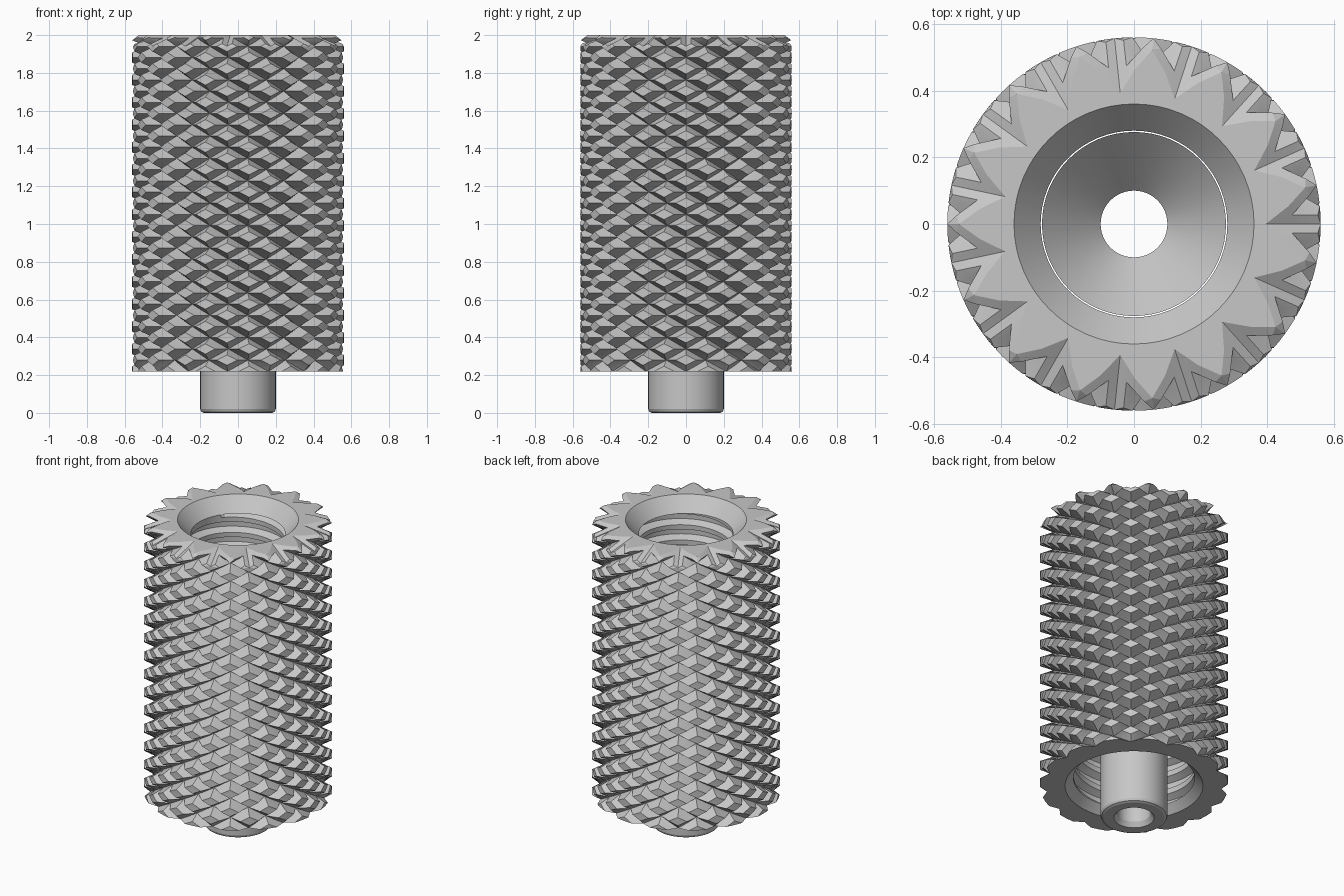
import bpy
import bmesh
from math import cos, sin, pi, radians

cube = bpy.data.objects.get("Cube")
if cube:
    bpy.data.objects.remove(cube, do_unlink=True)

TOP, BASE, RADIUS = 2.0, 0.22, 0.56
STARTS, GROOVE = 15, 0.27               # helices each way, groove half width
ROW = (TOP - BASE) / STARTS             # diamond height: one turn over the sleeve
SEGS = 64

steel = bpy.data.materials.new("steel_grey")
steel.use_nodes = True
steel.diffuse_color = (0.57, 0.57, 0.57, 1)
bsdf = next(n for n in steel.node_tree.nodes if n.type == "BSDF_PRINCIPLED")
bsdf.inputs["Base Color"].default_value = (0.57, 0.57, 0.57, 1)


def polar(bm, r, a, z):
    return bm.verts.new((r * cos(a), r * sin(a), z))


def skin(bm, columns):
    """Join neighbouring columns of points with quads."""
    for left, right in zip(columns, columns[1:]):
        for k in range(len(left) - 1):
            bm.faces.new((left[k], right[k], right[k + 1], left[k + 1]))


def lathe(bm, profile):
    skin(bm, [[polar(bm, r, 2 * pi * i / SEGS, z) for r, z in profile]
              for i in range(SEGS + 1)])


def thread(bm, low, high, inner, outer, pitch):
    """Helical groove in a bore, ending in plain circles."""
    wave = ((0, inner), (0.3, inner), (0.5, outer), (0.8, outer))
    columns = []
    for i in range(SEGS + 1):
        column = []
        for turn in range(-2, int((high - low) / pitch) + 3):
            for step, r in wave:
                z = low + pitch * (turn + step + i / SEGS)
                inside = low < z < high
                column.append(polar(bm, r if inside else inner, 2 * pi * i / SEGS,
                                    min(max(z, low), high)))
        columns.append(column)
    skin(bm, columns)


def knurl_point(bm, u, v):
    """Point of the knurl, where whole u and v lie on the groove floors."""
    z = TOP - ROW * (u - v) / 2
    near = min(abs(u - round(u)), abs(v - round(v)))
    # grooves run out towards the base
    depth = 0.075 * min(1, max(0.5, 0.5 + 5 * (z - BASE)))
    r = RADIUS - depth * max(0, 1 - near / GROOVE)
    # star of deep notches in the top edge
    turn = (u + v) / 2
    star = 0.395 + 0.26 * abs(turn - round(turn))
    r = min(r, star + 0.165 * max(0, TOP - z) / (ROW / 2))
    return polar(bm, r, 2 * pi / STARTS * turn, z)


def knurl(bm):
    ticks = (0, GROOVE, 0.5, 1 - GROOVE, 1)
    for row in range(-1, 2 * STARTS + 2):
        for col in range(STARTS):
            grid = [[knurl_point(bm, col + row + s, col + t) for t in ticks] for s in ticks]
            for i in range(4):
                for j in range(4):
                    a, b = grid[i][j], grid[i + 1][j]
                    c, d = grid[i + 1][j + 1], grid[i][j + 1]
                    # split along the ridge that runs to the diamond's corner
                    if (i < 2) == (j < 2):
                        bm.faces.new((a, b, c))
                        bm.faces.new((a, c, d))
                    else:
                        bm.faces.new((a, b, d))
                        bm.faces.new((b, c, d))


def weld(bm):
    bmesh.ops.remove_doubles(bm, verts=bm.verts[:], dist=1e-4)


def trim(bm, z, direction):
    bmesh.ops.bisect_plane(bm, geom=bm.verts[:] + bm.edges[:] + bm.faces[:], dist=1e-4,
                           plane_co=(0, 0, z), plane_no=(0, 0, direction),
                           clear_outer=True)


def finish(bm, name):
    bmesh.ops.recalc_face_normals(bm, faces=bm.faces[:])
    mesh = bpy.data.meshes.new(name)
    bm.to_mesh(mesh)
    bm.free()
    mesh.materials.append(steel)
    obj = bpy.data.objects.new(name, mesh)
    bpy.context.collection.objects.link(obj)
    bpy.ops.object.select_all(action="DESELECT")
    obj.select_set(True)
    bpy.context.view_layer.objects.active = obj
    bpy.ops.object.shade_smooth_by_angle(angle=radians(20))


# knurled sleeve: outer skin trimmed flat at both ends
bm = bmesh.new()
knurl(bm)
weld(bm)
trim(bm, TOP, 1)
trim(bm, BASE, -1)

# threaded bores with countersinks at both ends
lathe(bm, [(0.36, TOP), (0.28, 1.91)])
thread(bm, 1.12, 1.91, 0.28, 0.325, 0.1)
lathe(bm, [(0.28, 1.12), (0.28, 0.72), (0.36, 0.72)])
thread(bm, 0.27, 0.72, 0.36, 0.4, 0.12)
lathe(bm, [(0.36, 0.27), (0.41, BASE)])
weld(bm)

# flat end rings
for level in (TOP, BASE):
    rim = [e for e in bm.edges if e.is_boundary
           and all(abs(v.co.z - level) < 0.001 for v in e.verts)]
    bmesh.ops.triangle_fill(bm, edges=rim, use_beauty=True,
                            normal=(0, 0, 1 if level == TOP else -1))
finish(bm, "knurled_sleeve")

# hollow guide pin with a funnel on top
bm = bmesh.new()
lathe(bm, [(0.1, 0.03), (0.12, 0), (0.18, 0), (0.194, 0.006), (0.2, 0.02), (0.2, 0.72),
           (0.276, 0.72), (0.276, 1.1), (0.1, 0.92), (0.1, 0.03)])
weld(bm)
finish(bm, "guide_pin")
